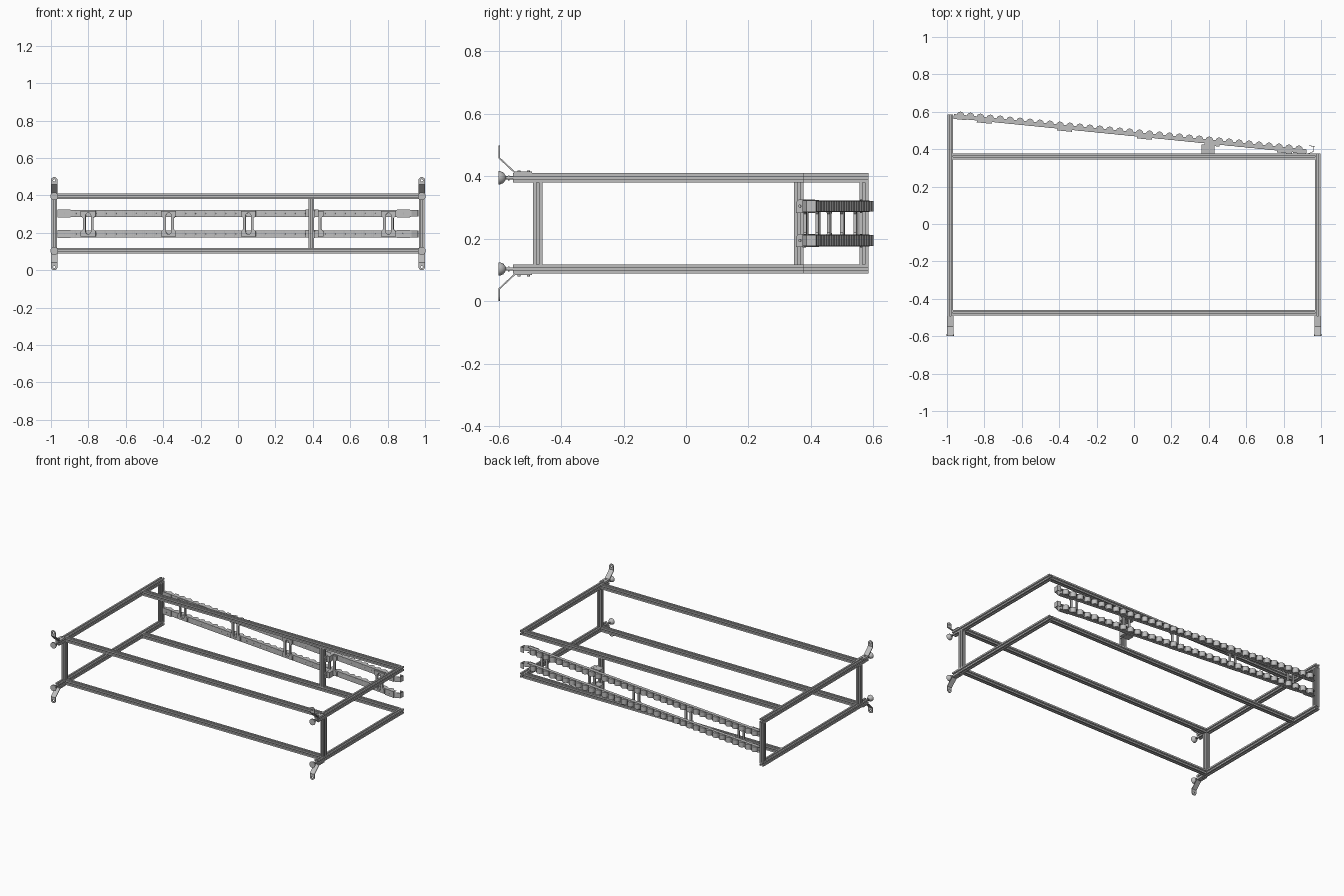
import bpy, bmesh, math
from mathutils import Matrix, Vector

if "Cube" in bpy.data.objects:
    bpy.data.objects.remove(bpy.data.objects["Cube"])

metal = bpy.data.materials.new("light_grey_metal")
metal.use_nodes = True
GREY = (0.52, 0.52, 0.52, 1)
metal.diffuse_color = GREY
metal.node_tree.nodes["Principled BSDF"].inputs["Base Color"].default_value = GREY

# Orientations for a flat profile and its extrusion direction
ALONG_Z = Matrix.Identity(4)
ALONG_Y = Matrix(((0, 1, 0), (0, 0, 1), (1, 0, 0))).to_4x4()   # profile (z, x)
ALONG_X = Matrix(((0, 0, 1), (1, 0, 0), (0, 1, 0))).to_4x4()   # profile (y, z)
UPRIGHT = Matrix.Rotation(math.pi / 2, 4, "X")                 # profile (x, z)
MID = 0.249
SIDE = 0.9825
H = 0.015


def add_object(name, mesh, matrix):
    mesh.materials.clear()
    mesh.materials.append(metal)
    ob = bpy.data.objects.new(name, mesh)
    bpy.context.scene.collection.objects.link(ob)
    ob.matrix_world = matrix
    return ob


def plate(name, loops, depth, matrix):
    """Extrude an outline (first loop) with holes (other loops)."""
    curve = bpy.data.curves.new(name, "CURVE")
    curve.dimensions = "2D"
    curve.fill_mode = "BOTH"
    curve.extrude = depth / 2
    for loop in loops:
        spline = curve.splines.new("POLY")
        spline.points.add(len(loop) - 1)
        for point, (x, y) in zip(spline.points, loop):
            point.co = (x, y, 0, 1)
        spline.use_cyclic_u = True
    temp = bpy.data.objects.new(name + "_outline", curve)
    mesh = bpy.data.meshes.new_from_object(temp)
    bpy.data.objects.remove(temp)
    for face in mesh.polygons:
        face.use_smooth = False
    return add_object(name, mesh, matrix)


def rect(x0, x1, y0, y1):
    return [(x0, y0), (x1, y0), (x1, y1), (x0, y1)]


def arc(cx, cy, r, start=0, sweep=360, n=12):
    full = sweep == 360
    steps = [math.radians(start + sweep * i / n) for i in range(n if full else n + 1)]
    return [(cx + r * math.cos(a), cy + r * math.sin(a)) for a in steps]


def ribbon(path, t):
    """Outline of a bent sheet following a path."""
    pts = [Vector(p) for p in path]
    dirs = [(b - a).normalized() for a, b in zip(pts, pts[1:])]
    left, right = [], []
    for i, p in enumerate(pts):
        a, b = dirs[max(i - 1, 0)], dirs[min(i, len(dirs) - 1)]
        n = Vector((-(a + b).y, (a + b).x)).normalized()
        n *= t / 2 / n.dot(Vector((-a.y, a.x)))
        left.append(tuple(p + n))
        right.append(tuple(p - n))
    return left + right[::-1]


def lathe(name, profile, matrix):
    bm = bmesh.new()
    verts = [bm.verts.new((r, 0, z)) for r, z in profile]
    edges = [bm.edges.new(pair) for pair in zip(verts, verts[1:])]
    bmesh.ops.spin(bm, geom=verts + edges, cent=(0, 0, 0), axis=(0, 0, 1),
                   angle=math.tau, steps=24, use_duplicate=False)
    bmesh.ops.remove_doubles(bm, verts=bm.verts, dist=1e-5)
    bmesh.ops.recalc_face_normals(bm, faces=bm.faces)
    mesh = bpy.data.meshes.new(name)
    bm.to_mesh(mesh)
    bm.free()
    return add_object(name, mesh, matrix)


def smooth(ob):
    bpy.ops.object.select_all(action="DESELECT")
    ob.select_set(True)
    bpy.context.view_layer.objects.active = ob
    bpy.ops.object.shade_smooth_by_angle(angle=math.radians(40))


# Slotted square beam section
half_slot = [(H, -H), (H, -0.004), (0.0115, -0.004), (0.0115, -0.0085),
             (0.0105, -0.0085), (0.006, -0.004)]
quarter = half_slot + [(x, -y) for x, y in half_slot[:0:-1]]
quarter = quarter[:-1] + [(H, 0.004)]
section = []
for k in range(4):
    turn = Matrix.Rotation(k * math.pi / 2, 2)
    section += [tuple(turn @ Vector(p)) for p in quarter]


def beam(name, center, length, orient):
    plate(name, [section], length, Matrix.Translation(center) @ orient)


# Frame: side rails, cross rails and posts
FRONT, REAR, FAR = -0.475, 0.361, 0.57
for level, s in (("upper", 1), ("lower", -1)):
    z = MID + s * 0.146
    for side, x, back in (("right", -SIDE, FAR + H), ("left", SIDE, REAR + H)):
        beam(f"{level}_{side}_side_rail", (x, (back - 0.554) / 2, z), back + 0.554, ALONG_Y)
    for place, y in (("front", FRONT), ("rear", REAR)):
        beam(f"{level}_{place}_cross_rail", (0, y, z), 2 * (SIDE - H), ALONG_X)
POST_X = 0.391
for name, x, y in (("front_right_post", -SIDE, FRONT), ("front_left_post", SIDE, FRONT),
                   ("back_right_post", -SIDE, FAR), ("middle_rear_post", POST_X, REAR)):
    beam(name, (x, y, MID), 2 * (0.146 - H), ALONG_Z)

# Levelling feet and bent hook brackets at the front rail ends
foot_profile = [(0, 0), (0.021, 0), (0.021, 0.005), (0.017, 0.015), (0.009, 0.021),
                (0.005, 0.023), (0.005, 0.03), (0.008, 0.03), (0.008, 0.035),
                (0.005, 0.035), (0.005, 0.047), (0, 0.047)]
W = 0.0175
for side, x in (("right", -SIDE), ("left", SIDE)):
    for level, s in (("upper", 1), ("lower", -1)):
        tag = f"{level}_{side}"
        smooth(lathe(f"{tag}_levelling_foot", foot_profile,
                     Matrix.Translation((x, -0.6, MID + s * 0.146)) @ ALONG_Y))
        path = [(-0.493, 0.1635), (-0.549, 0.1635), (-0.5975, 0.209), (-0.5975, 0.222)]
        plate(f"{tag}_bracket", [ribbon([(y, s * d) for y, d in path], 0.005)], 2 * W,
              Matrix.Translation((x, 0, MID)) @ ALONG_X)
        tab = [(-W, 0.221), (W, 0.221)] + arc(0, 0.2315, W, 0, 180)
        tab = [[(px, s * py) for px, py in loop] for loop in (tab, arc(0, 0.2315, 0.006))]
        plate(f"{tag}_bracket_tab", tab, 0.005,
              Matrix.Translation((x, -0.5975, MID)) @ UPRIGHT)
        for i, y in enumerate((-0.505, -0.535)):
            smooth(lathe(f"{tag}_bracket_screw_{i}",
                         [(0, -0.003), (0.005, -0.003), (0.005, 0.003), (0, 0.003)],
                         Matrix.Translation((x, y, MID + s * 0.167))))

# Slanted roller tracks: local x runs along the track, local y points back
LENGTH = 1.895
TRACK = Matrix.Translation((-0.965, 0.566, MID)) @ Matrix.Rotation(-math.atan(0.1), 4, "Z")
HALF = 0.019
PITCH = 0.0535


def on_track(x, y, z, orient=ALONG_Z):
    return TRACK @ Matrix.Translation((x, y, z)) @ orient


for level, s in (("upper", 1), ("lower", -1)):
    z = s * 0.055
    holes = [arc(0.1 + i * PITCH, 0, 0.003, n=8) for i in range(32)]
    plate(f"{level}_track_web", [rect(0, LENGTH, -HALF, HALF)] + holes, 0.003,
          on_track(0, 0.0015, z, UPRIGHT))
    for edge, e in (("top", 1), ("bottom", -1)):
        plate(f"{level}_track_{edge}_flange", [rect(0, LENGTH, 0, 0.022)], 0.003,
              on_track(0, 0, z + e * (HALF - 0.0015)))
    # Rollers
    bm = bmesh.new()
    for i in range(35):
        bmesh.ops.create_cone(bm, cap_ends=True, segments=20, radius1=0.02, radius2=0.02,
                              depth=0.034,
                              matrix=Matrix.Translation((0.035 + i * PITCH, 0.018, 0)))
    mesh = bpy.data.meshes.new(f"{level}_rollers")
    bm.to_mesh(mesh)
    bm.free()
    smooth(add_object(f"{level}_rollers", mesh, on_track(0, 0, z)))
    # End plates and the bent clip at the low end
    for end, x in (("right", 0), ("left", LENGTH - 0.07)):
        plate(f"{level}_{end}_end_plate",
              [rect(x, x + 0.07, -0.0215, 0.0215), arc(x + 0.035, 0, 0.006)], 0.004,
              on_track(0, -0.002, z, UPRIGHT))
    clip = [(LENGTH - 0.02, -0.002), (LENGTH + 0.008, -0.002), (LENGTH + 0.038, 0.014),
            (LENGTH + 0.038, 0.042), (LENGTH + 0.012, 0.042)]
    plate(f"{level}_end_clip", [ribbon(clip, 0.003)], 0.036, on_track(0, 0, z))
    # Bracket joining the track to the middle post
    plate(f"{level}_post_bracket", [rect(0.36, 0.43, REAR + H, 0.426)], 0.04,
          Matrix.Translation((0, 0, MID + z)))
    cheek = [(0.353, -0.021), (0.413, -0.021), (0.413, 0.021), (0.361, 0.021), (0.353, 0.013)]
    plate(f"{level}_post_bracket_cheek", [cheek, arc(0.365, 0, 0.004)], 0.005,
          Matrix.Translation((POST_X + H + 0.0025, 0, MID + z)) @ ALONG_X)

# Waisted ladder plates with a long slot, tying both tracks together
corner = [(0.04, 0.068), (0.04, 0.042), (0.028, 0.03)]
right_edge = corner + [(x, -y) for x, y in corner[::-1]]
outline = right_edge + [(-x, -y) for x, y in right_edge]
slot = arc(0, 0.043, 0.014, 0, 180) + arc(0, -0.043, 0.014, 180, 180)
for i, x in enumerate((-0.8, -0.37, 0.056, 0.418, 0.805)):
    plate(f"ladder_plate_{i + 1}", [outline, slot], 0.01,
          on_track((x + 0.965) * 1.005, -0.005, 0, UPRIGHT))
